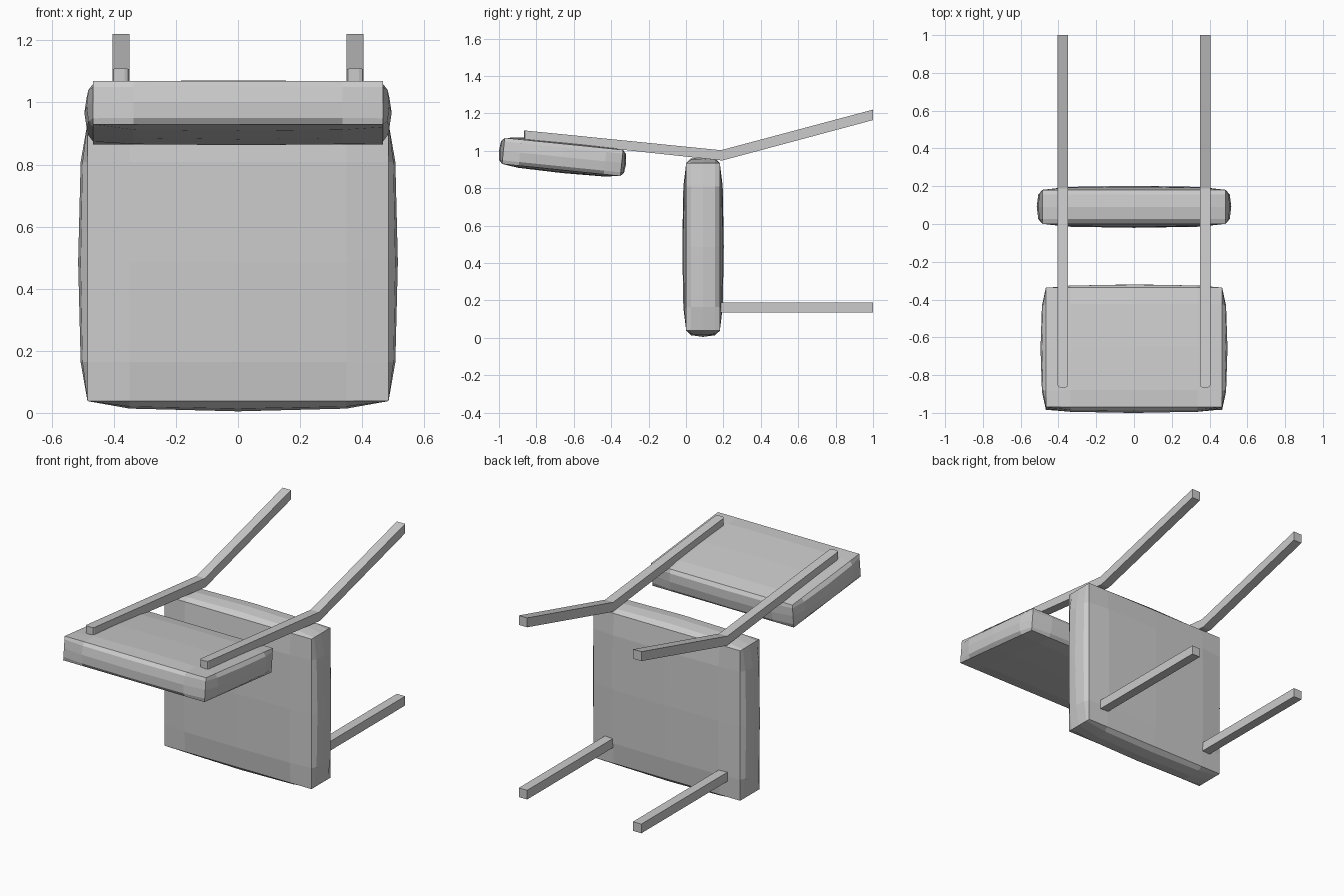
import bpy, bmesh
from math import radians
from mathutils import Matrix, Vector

if "Cube" in bpy.data.objects:
    bpy.data.objects.remove(bpy.data.objects["Cube"])


def add_object(name, bm):
    bmesh.ops.recalc_face_normals(bm, faces=bm.faces[:])
    mesh = bpy.data.meshes.new(name)
    bm.to_mesh(mesh)
    bm.free()
    obj = bpy.data.objects.new(name, mesh)
    bpy.context.collection.objects.link(obj)
    return obj


def cushion(name, corner, bulge, center, tilt):
    """Padded box: six coarse grid panels, each swelling from straight edges."""
    stations = (-1, -0.72, 0, 0.72, 1)
    swell = lambda t: 1 - t ** 4
    bm = bmesh.new()
    for axis in range(3):
        a, b = (axis + 1) % 3, (axis + 2) % 3
        for side in (-1, 1):
            grid = []
            for u in stations:
                row = []
                for v in stations:
                    p = Vector((0, 0, 0))
                    p[a], p[b] = u * corner[a], v * corner[b]
                    p[axis] = side * (corner[axis] + (bulge[axis] - corner[axis]) * swell(u) * swell(v))
                    row.append(bm.verts.new(p))
                grid.append(row)
            for i in range(4):
                for j in range(4):
                    bm.faces.new((grid[i][j], grid[i + 1][j], grid[i + 1][j + 1], grid[i][j + 1]))
    bmesh.ops.remove_doubles(bm, verts=bm.verts[:], dist=0.0005)
    bm.transform(Matrix.Translation(center) @ Matrix.Rotation(radians(tilt), 4, 'X'))
    return add_object(name, bm)


def bar(name, profile, x0, x1, round_end=False):
    """Extrude a side (y, z) profile across x."""
    bm = bmesh.new()
    face = bm.faces.new([bm.verts.new((x0, y, z)) for y, z in profile])
    ext = bmesh.ops.extrude_face_region(bm, geom=[face])
    moved = [g for g in ext['geom'] if isinstance(g, bmesh.types.BMVert)]
    bmesh.ops.translate(bm, verts=moved, vec=(x1 - x0, 0, 0))
    if round_end:
        ends = [e for e in bm.edges if all(v.co.y < -0.8 for v in e.verts)
                and abs(e.verts[0].co.x - e.verts[1].co.x) < 0.001]
        bmesh.ops.bevel(bm, geom=ends, offset=0.015, segments=2, profile=0.5, affect='EDGES')
    return add_object(name, bm)


# Upholstery
cushion("seat", (0.485, 0.09, 0.448), (0.515, 0.111, 0.481), (0, 0.091, 0.486), 0)
cushion("backrest", (0.467, 0.318, 0.07), (0.495, 0.342, 0.086), (0, -0.66, 0.967), -5.8)

# Rear leg bends into the backrest post; front leg is straight
rear = [(-0.866, 1.109), (0.187, 1.003), (1, 1.22), (1, 1.164), (0.194, 0.948), (-0.866, 1.062)]
front = [(0.15, 0.135), (1, 0.135), (1, 0.19), (0.15, 0.19)]
for label, s in (("left", -1), ("right", 1)):
    x0, x1 = sorted((s * 0.35, s * 0.405))
    bar(f"rear_leg_{label}", rear, x0, x1, round_end=True)
    bar(f"front_leg_{label}", front, x0, x1)
